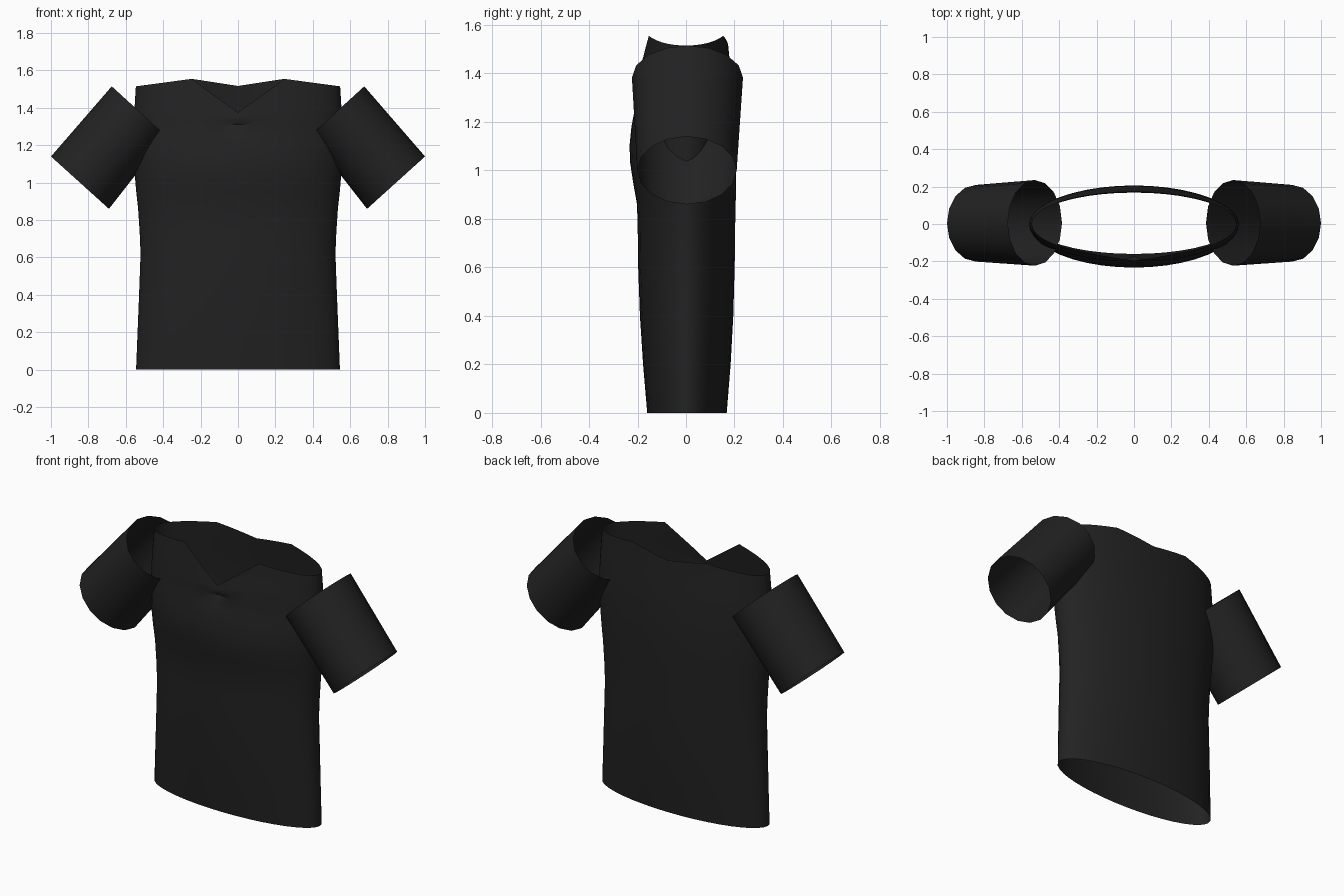
import bpy, bmesh, math
from mathutils import Vector

if "Cube" in bpy.data.objects:
    bpy.data.objects.remove(bpy.data.objects["Cube"])

fabric = bpy.data.materials.new("black_fabric")
fabric.diffuse_color = (0.016, 0.016, 0.016, 1)
fabric.use_nodes = True
fabric.node_tree.nodes["Principled BSDF"].inputs["Base Color"].default_value = fabric.diffuse_color


def finish(name, bm, angle):
    mesh = bpy.data.meshes.new(name)
    bm.to_mesh(mesh)
    bm.free()
    mesh.materials.append(fabric)
    ob = bpy.data.objects.new(name, mesh)
    bpy.context.collection.objects.link(ob)
    bpy.ops.object.select_all(action='DESELECT')
    ob.select_set(True)
    bpy.context.view_layer.objects.active = ob
    bpy.ops.object.shade_smooth_by_angle(angle=math.radians(angle))
    return ob


def skin(bm, rings):
    """Join successive rings into an open tube."""
    rows = [[bm.verts.new(p) for p in r] for r in rings]
    n = len(rows[0])
    for a, b in zip(rows, rows[1:]):
        for i in range(n):
            j = (i + 1) % n
            bm.faces.new((a[i], a[j], b[j], b[i]))


# Torso sections: height, half width, front depth, back depth
SECTIONS = [
    (0.00, 0.545, 0.160, 0.168), (0.20, 0.537, 0.177, 0.184),
    (0.40, 0.529, 0.190, 0.195), (0.62, 0.521, 0.198, 0.201),
    (0.74, 0.526, 0.199, 0.202), (0.86, 0.534, 0.202, 0.205),
    (0.95, 0.544, 0.218, 0.206), (1.03, 0.551, 0.230, 0.206),
    (1.10, 0.557, 0.233, 0.205), (1.18, 0.561, 0.225, 0.202),
    (1.25, 0.561, 0.212, 0.198), (1.31, 0.558, 0.203, 0.194),
    (1.335, 0.557, 0.202, 0.192),
]
SEG = 40


def rim_height(x, front):
    """Shoulder slope, V neck in front, shallow dip behind."""
    x = abs(x)
    if x > 0.247:
        return 1.515 + 0.04 * (0.545 - x) / 0.298
    t = x / 0.247
    return 1.375 + 0.18 * t if front else 1.517 + 0.038 * t


def ring_point(i, w, f, b):
    a = 2 * math.pi * i / SEG
    s = math.sin(a)
    return w * math.cos(a), s * (f if s < 0 else b)


rings = []
for z, w, f, b in SECTIONS:
    ring = []
    for i in range(SEG):
        x, y = ring_point(i, w, f, b)
        # small pinch in the cloth under the neckline
        if z == 1.31 and y < 0 and abs(x) < 0.02:
            y += 0.03
        ring.append((x, y, z))
    rings.append(ring)

# Upper chest and shoulders rise to the shaped rim
for t in (0.33, 0.67, 1.0):
    ring = []
    for i in range(SEG):
        x0, y0 = ring_point(i, 0.545, 0.172, 0.172)
        top = rim_height(x0, y0 < -1e-4)
        z = 1.335 + (top - 1.335) * t
        k = (z - 1.335) / 0.2
        x, y = ring_point(i, 0.557 - 0.012 * min(k, 1),
                          0.202 - 0.03 * min(k, 1), 0.192 - 0.02 * min(k, 1))
        ring.append((x, y, z))
    rings.append(ring)
bm = bmesh.new()
skin(bm, rings)
finish("shirt_body", bm, 50)

# Sleeves: open tapered tubes slanting down and outward
for side, name in ((1, "right_sleeve"), (-1, "left_sleeve")):
    ends = [  # centre, half width vector, half depth
        (Vector((0.53, 0.006, 1.3825)), Vector((0.145, 0, 0.1325)), 0.229),
        (Vector((0.845, 0.004, 1.0)), Vector((0.155, 0, 0.14)), 0.205),
    ]
    rings = []
    for c, u, d in ends:
        ring = []
        for i in range(16):
            a = 2 * math.pi * i / 16
            p = c + u * math.cos(a) + Vector((0, d * math.sin(a), 0))
            ring.append((p.x * side, p.y, p.z))
        rings.append(ring)
    bm = bmesh.new()
    skin(bm, rings)
    # face winding points outward on both sides
    bm.faces.ensure_lookup_table()
    face = bm.faces[0]
    face.normal_update()
    mid = Vector((0.6875 * side, 0.005, 1.19))
    if face.normal.dot(face.calc_center_median() - mid) < 0:
        bmesh.ops.reverse_faces(bm, faces=bm.faces[:])
    finish(name, bm, 40)
